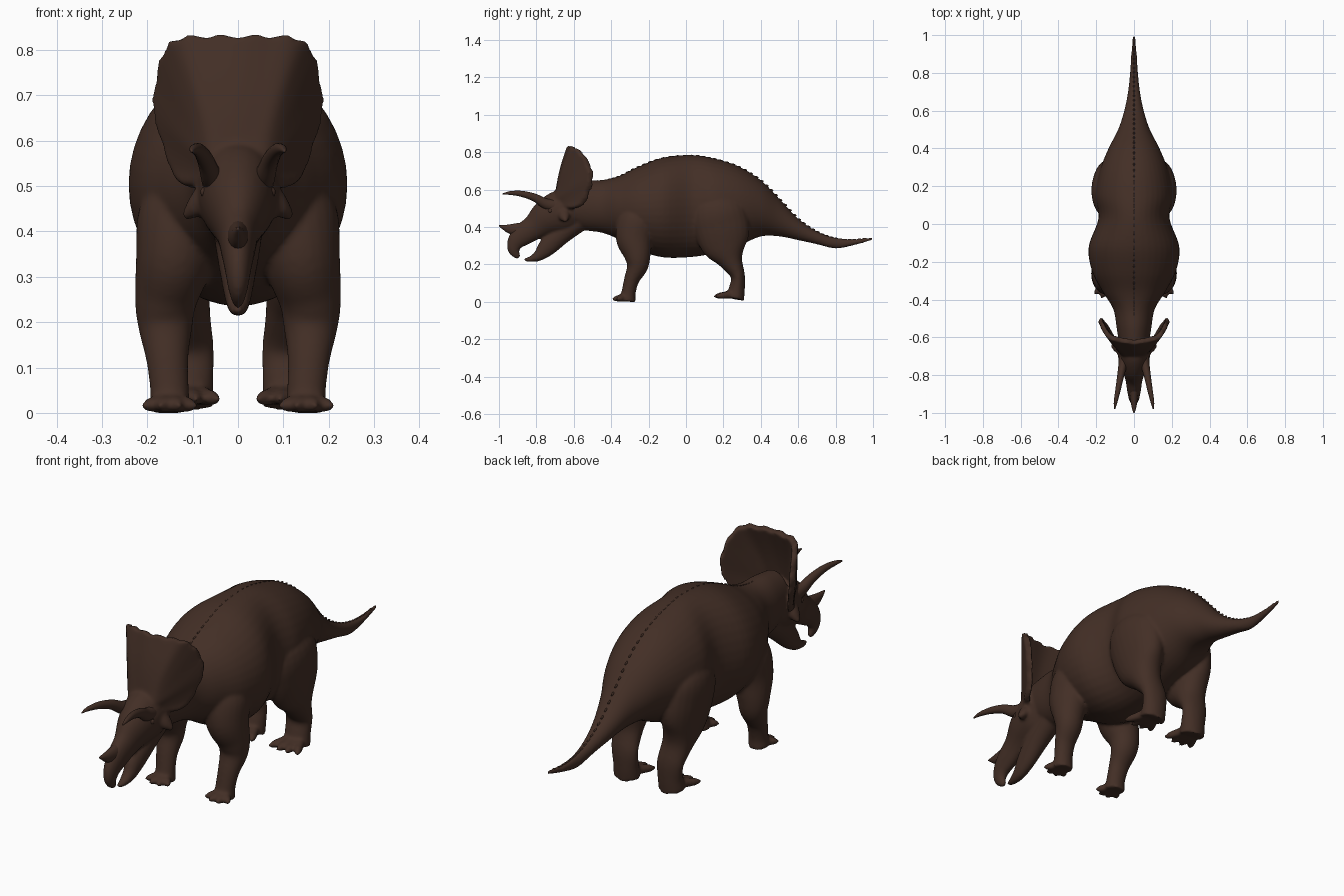
import bpy
import bmesh
import math
from mathutils import Vector, Matrix

default_cube = bpy.data.objects.get("Cube")
if default_cube:
    bpy.data.objects.remove(default_cube, do_unlink=True)

# One dark brown hide colour for the whole animal
HIDE_COLOUR = (0.056, 0.028, 0.019, 1.0)
hide = bpy.data.materials.new("dark_brown_hide")
hide.use_nodes = True
hide.diffuse_color = HIDE_COLOUR
for node in hide.node_tree.nodes:
    if node.type == "BSDF_PRINCIPLED":
        node.inputs["Base Color"].default_value = HIDE_COLOUR
        node.inputs["Roughness"].default_value = 0.7


def spline(points, steps=5):
    """Smooth curve through stations of any dimension."""
    points = [Vector(p) for p in points]
    last = len(points) - 1
    result = []
    for i in range(last):
        before, start = points[max(i - 1, 0)], points[i]
        end, after = points[i + 1], points[min(i + 2, last)]
        for step in range(steps):
            t = step / steps
            tangent_in, tangent_out = (end - before) / 2, (after - start) / 2
            result.append(start * (2 * t**3 - 3 * t**2 + 1)
                          + tangent_in * (t**3 - 2 * t**2 + t)
                          + end * (3 * t**2 - 2 * t**3)
                          + tangent_out * (t**3 - t**2))
    result.append(points[last])
    return result


def loft(bm, stations, upright=False, sides=24):
    """Closed tube through stations (x, y, z, half width, half depth)."""
    path = spline(stations)
    rings = []
    for i, station in enumerate(path):
        centre = Vector(station[:3])
        ahead = Vector(path[min(i + 1, len(path) - 1)][:3])
        behind = Vector(path[max(i - 1, 0)][:3])
        along = Vector((0, 1, 0)) if upright else (ahead - behind).normalized()
        across = Vector((1, 0, 0))
        across = (across - along * across.dot(along)).normalized()
        normal = along.cross(across)
        wide, deep = max(station[3], 0.002), max(station[4], 0.002)
        ring = []
        for k in range(sides):
            angle = math.tau * k / sides
            ring.append(bm.verts.new(centre + across * wide * math.cos(angle)
                                     + normal * deep * math.sin(angle)))
        rings.append(ring)
    for ring, following in zip(rings, rings[1:]):
        for k in range(sides):
            n = (k + 1) % sides
            bm.faces.new((ring[k], ring[n], following[n], following[k]))
    bm.faces.new(rings[0])
    bm.faces.new(rings[-1])


def mirrored(stations, side):
    return [(side * s[0], *s[1:]) for s in stations]


def finish(bm, name):
    bmesh.ops.recalc_face_normals(bm, faces=bm.faces[:])
    mesh = bpy.data.meshes.new(name)
    bm.to_mesh(mesh)
    bm.free()
    mesh.materials.append(hide)
    for face in mesh.polygons:
        face.use_smooth = True
    obj = bpy.data.objects.new(name, mesh)
    bpy.context.scene.collection.objects.link(obj)
    return obj


skin = bmesh.new()

# Trunk, neck and tail: (y, top, bottom, half width)
trunk = [(1.0, .347, .33, .006), (.9, .335, .303, .015), (.8, .342, .285, .021),
         (.7, .377, .308, .032), (.6, .445, .33, .052), (.5, .55, .35, .084),
         (.4, .65, .35, .135), (.28, .725, .30, .182), (.15, .767, .26, .205),
         (.03, .785, .24, .188), (-.12, .772, .238, .24), (-.25, .725, .275, .222),
         (-.36, .672, .335, .165), (-.45, .65, .37, .11), (-.55, .65, .385, .092),
         (-.64, .64, .42, .078)]
loft(skin, [(0, y, (top + low) / 2, wide, (top - low) / 2)
            for y, top, low, wide in trunk], upright=True, sides=40)

# Skull with hooked upper beak
loft(skin, [(0, -.56, .51, .08, .09), (0, -.66, .485, .09, .115),
            (0, -.74, .45, .075, .10), (0, -.81, .40, .048, .07),
            (0, -.87, .36, .038, .06), (0, -.91, .32, .03, .047),
            (0, -.92, .275, .022, .032), (0, -.893, .235, .01, .012)])

# Lower jaw
loft(skin, [(0, -.55, .45, .06, .06), (0, -.66, .37, .05, .057),
            (0, -.74, .295, .037, .05), (0, -.785, .25, .028, .032),
            (0, -.83, .229, .02, .016), (0, -.867, .227, .009, .008)])

front_leg = [(.11, -.24, .54, .05, .07), (.123, -.26, .44, .095, .105),
             (.14, -.275, .34, .086, .10), (.159, -.26, .25, .069, .072),
             (.16, -.26, .19, .06, .057), (.156, -.29, .12, .047, .041),
             (.151, -.307, .05, .043, .038), (.15, -.312, .002, .047, .043)]
hind_leg = [(.10, .17, .60, .04, .07), (.133, .17, .50, .085, .14),
            (.137, .19, .40, .085, .15), (.134, .21, .30, .074, .125),
            (.126, .24, .22, .065, .066), (.115, .277, .14, .062, .038),
            (.112, .272, .07, .058, .043), (.114, .262, .016, .06, .049)]
cheek_horn = [(.055, -.66, .49, .036, .036), (.092, -.65, .455, .024, .03),
              (.119, -.643, .43, .008, .008)]


def toes(side, foot, spread, length, angles):
    """Splayed, clawed toes pointing forward from the foot."""
    for angle in angles:
        turn = math.radians(angle)
        reach = Vector((math.sin(turn), -math.cos(turn), 0)) * length
        root = Vector(foot) + Vector((spread * math.sin(turn), 0, 0))
        stations = []
        for part, radius in ((0, .024), (.5, .019), (.75, .016), (1, .005)):
            point = root + reach * part
            point.z -= part * .012
            stations.append((*point, radius, radius))
        loft(skin, mirrored(stations, side), sides=12)


for side in (1, -1):
    loft(skin, mirrored(front_leg, side))
    loft(skin, mirrored(hind_leg, side))
    loft(skin, mirrored(cheek_horn, side), sides=16)
    toes(side, (.15, -.315, .026), 0, .083, (-45, -15, 15, 48))
    toes(side, (.115, .25, .041), .05, .105, (-28, -9, 9, 28))

# Neck frill: swept-back shield with a scalloped rim
half_rim = [(0, -.638, .828), (.07, -.628, .828), (.13, -.612, .824),
            (.163, -.574, .797), (.182, -.535, .73), (.186, -.522, .66),
            (.166, -.54, .59), (.15, -.56, .54), (.128, -.60, .508),
            (.09, -.64, .50)]
rim = spline(mirrored(half_rim[:0:-1], -1) + half_rim, steps=6)
ROWS = 10
layers = ([], [])
for row in range(ROWS + 1):
    share = row / ROWS
    for layer in layers:
        layer.append([])
    for i, edge in enumerate(rim):
        root = Vector((edge.x * .35, -.70, .50 + (edge.z - .45) * .2))
        scallop = 1 + 0.03 * share**6 * abs(math.sin(math.pi * i / 6))
        point = root.lerp(edge, share * scallop)
        point.y -= .008 * math.sin(math.pi * share)
        back = point + Vector((-point.x * .08, .028, -.008))
        layers[0][row].append(skin.verts.new(point))
        layers[1][row].append(skin.verts.new(back))


def bridge(first, second):
    for i in range(len(first) - 1):
        skin.faces.new((first[i], first[i + 1], second[i + 1], second[i]))


front, rear = layers
for layer in layers:
    for inner, outer in zip(layer, layer[1:]):
        bridge(inner, outer)
for row in (0, ROWS):
    bridge(front[row], rear[row])
for column in (0, -1):
    bridge([line[column] for line in front], [line[column] for line in rear])

# Fuse the overlapping masses into one smooth hide
body = finish(skin, "body")
fuse = body.modifiers.new("fuse", "REMESH")
fuse.mode = "VOXEL"
fuse.voxel_size = 0.007
fuse.use_smooth_shade = True
soften = body.modifiers.new("soften", "SMOOTH")
soften.factor = 0.5
soften.iterations = 8

# Long brow horns curving forward, with an eye beneath each
brow_horn = [(.05, -.69, .51, .03, .036), (.06, -.75, .525, .023, .028),
             (.072, -.81, .558, .018, .021), (.085, -.88, .578, .014, .016),
             (.097, -.94, .582, .01, .01), (.103, -.98, .577, .003, .003)]
for side, label in ((1, "left"), (-1, "right")):
    horn = bmesh.new()
    loft(horn, mirrored(brow_horn, side), sides=16)
    finish(horn, label + "_brow_horn")
    eye = bmesh.new()
    bmesh.ops.create_uvsphere(eye, u_segments=16, v_segments=10, radius=.013,
                              matrix=Matrix.Translation((side * .07, -.725, .487)))
    finish(eye, label + "_eye")

# Short nose horn
horn = bmesh.new()
loft(horn, [(0, -.88, .385, .026, .04), (0, -.94, .39, .018, .026),
            (0, -.975, .399, .011, .013), (0, -1.0, .407, .003, .003)], sides=16)
finish(horn, "nose_horn")

# Row of small scales along the spine
scales = bmesh.new()
for y, top, low, wide in spline(trunk, steps=4):
    if -.5 < y < .97:
        place = Matrix.Translation((0, y, top - .006))
        shape = Matrix.Diagonal((.5, 1.6, .8, 1))
        bmesh.ops.create_icosphere(scales, subdivisions=2, radius=.01,
                                   matrix=place @ shape)
finish(scales, "spine_scales")
